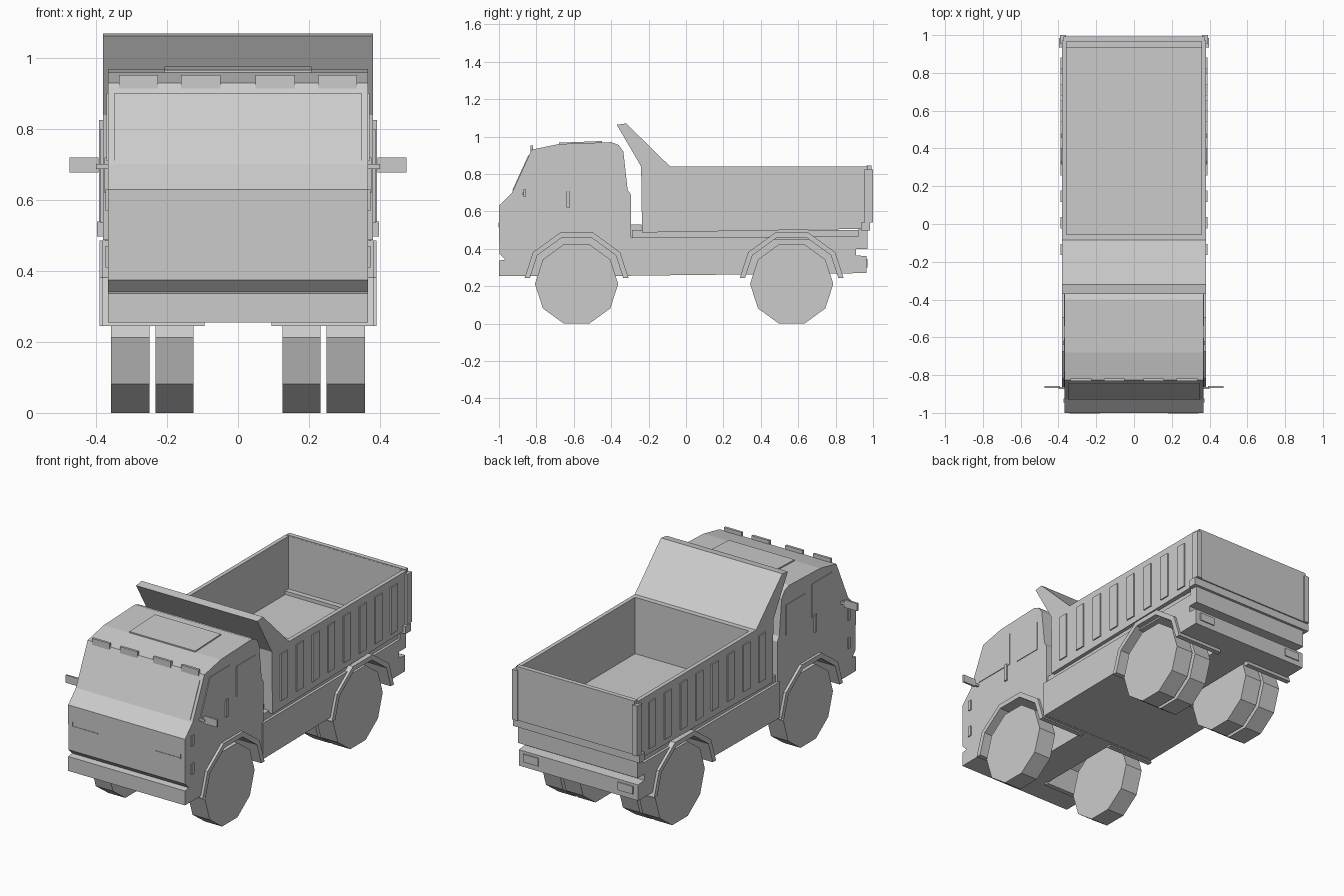
import bpy, math

if "Cube" in bpy.data.objects:
    bpy.data.objects.remove(bpy.data.objects["Cube"])

def prism(name, pts, x0, x1):
    """Extrude a side profile of (y, z) points from x0 to x1."""
    n = len(pts)
    area = sum(pts[i][0] * pts[(i + 1) % n][1] - pts[(i + 1) % n][0] * pts[i][1] for i in range(n))
    if area < 0:
        pts = pts[::-1]
    x0, x1 = min(x0, x1), max(x0, x1)
    verts = [(x, y, z) for x in (x0, x1) for y, z in pts]
    faces = [tuple(reversed(range(n))), tuple(range(n, 2 * n))]
    faces += [(i, (i + 1) % n, (i + 1) % n + n, i + n) for i in range(n)]
    me = bpy.data.meshes.new(name)
    me.from_pydata(verts, [], faces)
    ob = bpy.data.objects.new(name, me)
    bpy.context.collection.objects.link(ob)
    return ob

def box(name, x0, x1, y0, y1, z0, z1):
    return prism(name, [(y0, z0), (y1, z0), (y1, z1), (y0, z1)], x0, x1)

def cut(target, cutter):
    cutter.hide_render = True
    cutter.hide_set(True)
    m = target.modifiers.new("cut", 'BOOLEAN')
    m.operation, m.solver, m.object = 'DIFFERENCE', 'EXACT', cutter

WZ = 0.212                      # wheel centre height
AXLES = {"front": -0.585, "rear": 0.565}

def decagon(yc, r):
    return [(yc + r * math.cos(math.radians(36 * i)), WZ + r * math.sin(math.radians(36 * i)))
            for i in range(10)]

def arch(yc, apothem, zb):
    """Upper half of a decagon, ends cut level at height zb."""
    r = apothem / math.cos(math.radians(18))
    p = decagon(yc, r)[1:5]
    t = (zb - WZ) / (p[0][1] - WZ)
    e = r + (p[0][0] - yc - r) * t
    return [(yc + e, zb)] + p + [(yc - e, zb)]

# Cab with bumper
cab = prism("cab", [(-1, .255), (-1, .337), (-.965, .342), (-.998, .375), (-1, .63), (-.93, .70),
                    (-.825, .93), (-.68, .96), (-.40, .97), (-.36, .955), (-.335, .92),
                    (-.312, .715), (-.295, .69), (-.295, .255)], -.367, .367)

# Chassis with stepped tail
chassis = prism("chassis", [(-.31, .256), (-.31, .46), (.92, .467), (.92, .503), (.97, .503),
                            (.97, .40), (.91, .40), (.91, .365), (.965, .36), (.965, .27)],
                -.375, .375)
box("subframe", -.36, .36, -.29, .93, .45, .50)
box("cab_rear_box", -.33, .33, -.297, -.237, .45, .53)

# Dump bed with solid cab guard, hollowed by a cutter
bed = prism("dump_bed", [(-.235, .487), (-.24, .84), (-.37, 1.063), (-.32, 1.07), (-.085, .84),
                         (.972, .84), (.972, .507)], -.381, .381)
cut(bed, box("bed_cutter", -.358, .358, -.055, .965, .52, 1.3))

# Tailgate and rear sill
box("tailgate", -.372, .372, .966, .992, .54, .845)
box("rear_sill", -.398, .398, .935, .985, .497, .54)

# Wheel wells cut into the cab and chassis
for end, yc in AXLES.items():
    well = arch(yc, .256, .2)
    for s in (1, -1):
        c = prism(end + "_well_cutter", well, s * .10, s * .5)
        cut(chassis, c)
        if end == "front":
            cut(cab, c)

for s, side in ((1, "right"), (-1, "left")):
    # Mudguards and wheels
    for end, yc in AXLES.items():
        band = arch(yc, .274, .245) + arch(yc, .247, .245)[::-1]
        prism(f"{end}_{side}_mudguard", band, s * .095, s * (.382 if end == "front" else .39))
        prism(f"{end}_{side}_wheel", decagon(yc, .2225), s * .25, s * .358)
    prism(f"rear_{side}_inner_wheel", decagon(AXLES["rear"], .2225), s * .125, s * .232)

    # Bed ribs and corner posts
    for i in range(8):
        y = -.135 + i * .141
        box(f"{side}_bed_rib", s * .375, s * .388, y - .03, y + .03, .535, .80)
    box(f"{side}_tailgate_post", s * .36, s * .392, .955, 1.0, .54, .825)

    # Mirrors
    box(f"{side}_mirror", s * .393, s * .475, -.869, -.858, .677, .72)
    box(f"{side}_mirror_arm", s * .355, s * .40, -.874, -.862, .688, .702)

    # Side windows, door trim and handle
    box(f"{side}_rear_window", s * .36, s * .371, -.54, -.37, .70, .87)
    prism(f"{side}_door_window", [(-.86, .71), (-.60, .71), (-.60, .90), (-.78, .90)],
          s * .36, s * .371)
    box(f"{side}_door_handle", s * .36, s * .376, -.64, -.62, .62, .72)
    for z in (.41, .57):
        box(f"{side}_door_hinge", s * .36, s * .373, -.945, -.925, z, z + .06)

    # Headlight trim and tail lights
    box(f"{side}_headlight_bar", s * .18, s * .34, -1.002, -.99, .513, .517)
    box(f"{side}_headlight_bar_end", s * .337, s * .341, -1.002, -.99, .513, .54)
    box(f"{side}_tail_light", s * .25, s * .345, .955, .971, .30, .345)

    # Roof marker lights
    for x in (.05, .225):
        box(f"{side}_roof_marker", s * x, s * (x + .11), -.832, -.818, .915, .952)

# Windscreen lying on the sloped front
prism("windscreen", [(-.929, .712), (-.843, .90), (-.833, .893), (-.915, .708)], -.35, .35)

# Roof hatch
prism("roof_hatch", [(-.68, .95), (-.68, .967), (-.45, .976), (-.45, .95)], -.207, .207)
